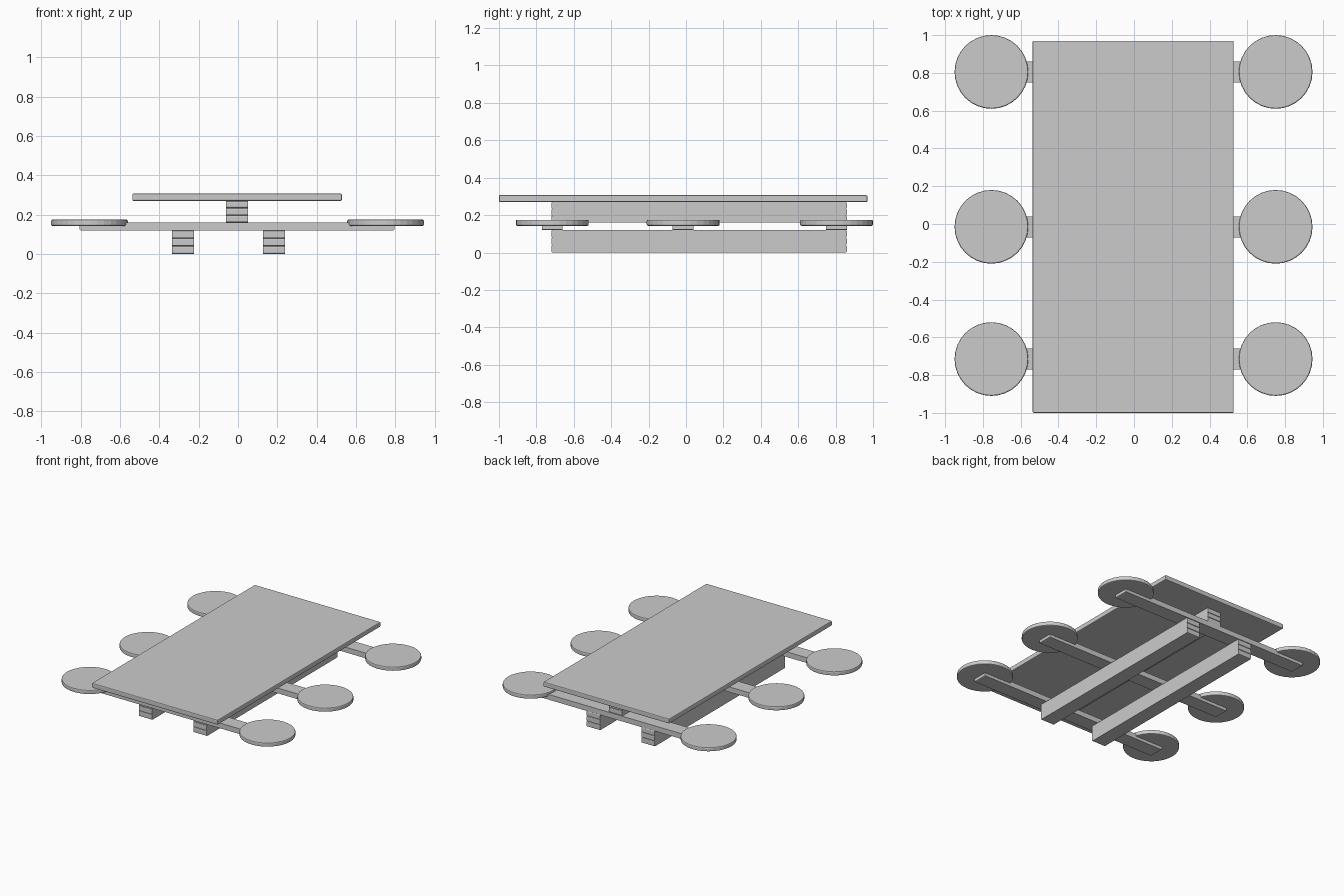
import bpy, bmesh
from mathutils import Matrix, Vector

if "Cube" in bpy.data.objects:
    bpy.data.objects.remove(bpy.data.objects["Cube"])


def finish(name, bm, loc):
    me = bpy.data.meshes.new(name)
    bm.to_mesh(me)
    bm.free()
    ob = bpy.data.objects.new(name, me)
    ob.location = loc
    bpy.context.collection.objects.link(ob)
    return ob


def plank(name, x, y, z, bevel, axes):
    """Box from (min, max) ranges; bevels only edges running along the given axes."""
    size = [r[1] - r[0] for r in (x, y, z)]
    bm = bmesh.new()
    bmesh.ops.create_cube(bm, size=1, matrix=Matrix.Diagonal((*size, 1)))
    edges = [e for e in bm.edges
             if any(abs((e.verts[0].co - e.verts[1].co).normalized()[a]) > 0.9 for a in axes)]
    bmesh.ops.bevel(bm, geom=edges, offset=bevel, segments=2, profile=0.5, affect='EDGES')
    return finish(name, bm, [sum(r) / 2 for r in (x, y, z)])


def disc(name, centre, radius, height, bevel):
    bm = bmesh.new()
    bmesh.ops.create_cone(bm, cap_ends=True, segments=32, radius1=radius,
                          radius2=radius, depth=height)
    rims = [e for e in bm.edges if abs(e.verts[0].co.z - e.verts[1].co.z) < 1e-5]
    bmesh.ops.bevel(bm, geom=rims, offset=bevel, segments=2, profile=0.5, affect='EDGES')
    return finish(name, bm, Vector(centre))


# Table top
plank("table_top", (-0.537, 0.528), (-1.0, 0.97), (0.27, 0.307), 0.006, (0, 1, 2))

# Cross bars with a round seat on each end
for row, y in (("front", -0.715), ("middle", -0.015), ("back", 0.805)):
    plank(row + "_cross_bar", (-0.805, 0.795), (y - 0.056, y + 0.056),
          (0.12, 0.16), 0.007, (1,))
    for side, x in (("left", -0.755), ("right", 0.75)):
        disc(f"{row}_{side}_seat", (x, y, 0.159), 0.195, 0.032, 0.007)

# Long beams, each a stack of three boards
for beam, x, base, top in (("left_runner", -0.28, 0.0, 0.12),
                           ("right_runner", 0.183, 0.0, 0.12),
                           ("centre_spine", -0.005, 0.16, 0.27)):
    step = (top - base) / 3
    for i in range(3):
        z = base + i * step
        plank(f"{beam}_board_{i + 1}", (x - 0.056, x + 0.056), (-0.72, 0.86),
              (z, z + step), 0.007, (0,))
